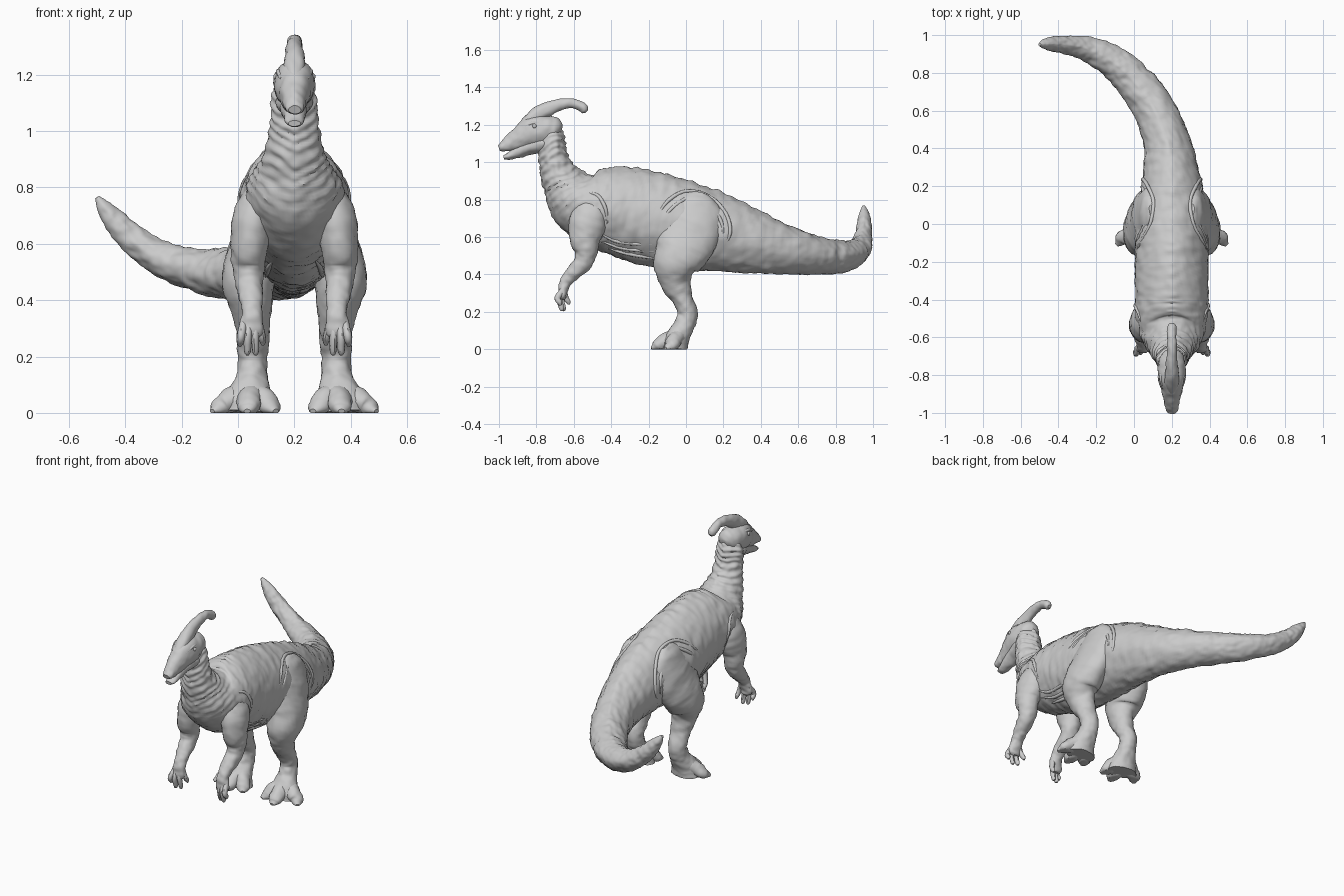
import bpy, math
from mathutils import Vector, noise
from mathutils.bvhtree import BVHTree

CX = 0.2          # the animal's mid-plane
UP, FWD, SIDE = Vector((0, 0, 1)), Vector((0, 1, 0)), Vector((1, 0, 0))


def spline(st, k):
    """Catmull-Rom through stations of (x offset, y, z, half width, half height)."""
    out = []
    for i in range(len(st) - 1):
        a, b, c, d = (st[max(i - 1, 0)], st[i], st[i + 1], st[min(i + 2, len(st) - 1)])
        for j in range(k):
            t = j / k
            out.append([0.5 * (2 * q + (r - p) * t + (2 * p - 5 * q + 4 * r - s) * t * t
                               + (3 * q - p - 3 * r + s) * t ** 3)
                        for p, q, r, s in zip(a, b, c, d)])
    out.append(list(st[-1]))
    return out


def hide(p):
    """Fine leathery roughness."""
    return 0.005 * noise.noise(p * 14) + 0.005 * noise.noise(p * 36)


def body_hide(p):
    """Ringed neck and vertically creased flanks and tail."""
    d = hide(p)
    x = abs(p.x - CX)
    if p.y < -0.45 and p.z > 0.62:
        fade = max(0, min(1, (p.z - 0.62) * 6, (-0.45 - p.y) * 8))
        d += 0.003 * fade * math.sin(140 * (p.z - 0.45 * p.y - 0.35 * x) + 6 * noise.noise(p * 9))
    d += 0.004 * noise.noise(Vector((p.x * 7, p.y * 30, p.z * 6)))
    return d


def loft(name, st, ref=UP, sides=24, k=6, skin=hide, ridge=0.0, keel=0.0, mirror=False):
    """Sweep an oval along the stations; keel narrows the oval above and below."""
    rings = spline(st, k)
    pts = [Vector(r[:3]) for r in rings]
    verts, n = [], len(rings)
    for i, r in enumerate(rings):
        t = (pts[min(i + 1, n - 1)] - pts[max(i - 1, 0)]).normalized()
        s = t.cross(ref).normalized()
        u = s.cross(t)
        w, h = max(r[3], 0.002), max(r[4], 0.002)
        for j in range(sides):
            a = 2 * math.pi * j / sides
            o = s * (w * math.cos(a) * (1 - keel * math.sin(a) ** 2)) + u * (h * math.sin(a))
            p = pts[i] + o + Vector((CX, 0, 0))
            amt = skin(p) * min(1, w / 0.04) if skin else 0
            crown = max(0, 1 - abs(a - math.pi / 2) / 0.24) * min(1, w / 0.15)
            amt += ridge * crown * (0.6 + 0.4 * math.sin(i * 1.3))
            p += o.normalized() * amt
            p.z = max(p.z, 0)
            verts.append(p)
    faces = [(i * sides + j, i * sides + (j + 1) % sides,
              (i + 1) * sides + (j + 1) % sides, (i + 1) * sides + j)
             for i in range(n - 1) for j in range(sides)]
    faces += [tuple(reversed(range(sides))), tuple(range((n - 1) * sides, n * sides))]
    for sgn in ((1, -1) if mirror else (1,)):
        vs = [(CX + sgn * (v.x - CX), v.y, v.z) for v in verts]
        me = bpy.data.meshes.new(name)
        me.from_pydata(vs, [], faces if sgn > 0 else [f[::-1] for f in faces])
        label = name if not mirror else ("left_" if sgn > 0 else "right_") + name
        finish(bpy.data.objects.new(label, me))
    return verts, faces


def finish(ob):
    """Link, face normals outwards, shade smooth."""
    bpy.context.collection.objects.link(ob)
    bpy.ops.object.select_all(action='DESELECT')
    bpy.context.view_layer.objects.active = ob
    ob.select_set(True)
    bpy.ops.object.mode_set(mode='EDIT')
    bpy.ops.mesh.select_all(action='SELECT')
    bpy.ops.mesh.normals_make_consistent(inside=False)
    bpy.ops.object.mode_set(mode='OBJECT')
    bpy.ops.object.shade_smooth_by_angle(angle=math.radians(40))


# Tail, trunk and neck in one sweep from tail tip to nape
trunk = loft("body", [
    (-.70, .95, .765, .008, .008), (-.665, .952, .715, .03, .03), (-.58, .95, .62, .05, .052),
    (-.46, .93, .54, .063, .062), (-.32, .865, .50, .085, .08), (-.20, .755, .495, .1, .095),
    (-.09, .60, .517, .113, .118), (-.02, .40, .56, .128, .158), (0, .2, .615, .16, .202),
    (0, 0, .66, .188, .235), (0, -.18, .695, .195, .25), (0, -.35, .735, .193, .238),
    (0, -.48, .76, .19, .215), (0, -.585, .805, .165, .17), (0, -.655, .89, .118, .116),
    (0, -.695, .97, .094, .088), (0, -.715, 1.05, .084, .075), (0, -.72, 1.13, .075, .068),
    (0, -.73, 1.20, .045, .04)],
    sides=64, k=14, skin=body_hide, ridge=.008, keel=.13)

# Head
loft("skull", [
    (0, -.665, 1.17, .02, .02), (0, -.69, 1.175, .055, .06), (0, -.75, 1.172, .073, .078),
    (0, -.82, 1.158, .072, .088), (0, -.88, 1.13, .056, .07), (0, -.94, 1.103, .04, .047),
    (0, -.98, 1.083, .034, .028), (0, -1.0, 1.075, .022, .016)], sides=28)
loft("lower_jaw", [
    (0, -.72, 1.10, .04, .03), (0, -.77, 1.1, .064, .045), (0, -.85, 1.078, .05, .042),
    (0, -.905, 1.053, .037, .031), (0, -.95, 1.032, .032, .019), (0, -.975, 1.026, .022, .011)])
loft("crest", [
    (0, -.91, 1.155, .02, .02), (0, -.84, 1.222, .036, .035), (0, -.76, 1.275, .033, .042),
    (0, -.68, 1.307, .027, .032), (0, -.61, 1.315, .024, .025), (0, -.56, 1.297, .024, .025),
    (0, -.54, 1.281, .021, .022), (0, -.53, 1.272, .01, .01)])
loft("brow", [(.046, -.87, 1.185, .006, .006), (.054, -.82, 1.21, .011, .009),
              (.052, -.75, 1.212, .006, .006)], sides=12, mirror=True)
for s, side in ((1, "left"), (-1, "right")):
    bpy.ops.mesh.primitive_uv_sphere_add(segments=16, ring_count=10, radius=.013,
                                         location=(CX + s * .062, -.81, 1.193))
    bpy.context.object.name = side + "_eye"
    bpy.ops.object.shade_smooth()

# Hind legs
loft("hind_leg", [
    (.09, .07, .83, .03, .05), (.108, .06, .78, .058, .12), (.117, .045, .69, .082, .155),
    (.137, .008, .60, .088, .162), (.155, -.025, .52, .097, .145), (.162, -.06, .44, .092, .115),
    (.15, -.055, .36, .07, .083), (.146, -.02, .27, .06, .056), (.146, .01, .19, .052, .052),
    (.15, -.012, .12, .056, .055), (.158, -.05, .055, .085, .065), (.162, -.06, .0, .095, .065)],
    ref=FWD, sides=32, k=8, mirror=True)
for label, x, y in (("inner_toe", .075, -.13), ("middle_toe", .165, -.17), ("outer_toe", .277, -.095)):
    sx, sy = .153, -.02
    mx, my = (sx + x) / 2, (sy + y) / 2
    loft(label, [(sx, sy, .085, .045, .045), (mx, my, .05, .045, .045),
                 (x - (x - sx) * .15, y + .02, .024, .04, .034),
                 (x, y, .012, .028, .022), (x + (x - sx) * .12, y - .016, .006, .012, .008)],
         sides=16, mirror=True)

# Arms
loft("arm", [
    (.11, -.48, .81, .03, .05), (.127, -.505, .75, .068, .09), (.148, -.525, .67, .075, .1),
    (.158, -.54, .59, .066, .083), (.162, -.533, .52, .057, .06), (.16, -.55, .465, .049, .05),
    (.155, -.60, .41, .043, .04), (.152, -.64, .365, .036, .033), (.152, -.655, .32, .042, .026),
    (.152, -.66, .28, .038, .02), (.152, -.66, .265, .02, .012)],
    ref=FWD, sides=24, k=8, mirror=True)
for i, (dx, y, z) in enumerate(((-.036, -.63, .24), (-.013, -.655, .205),
                                (.013, -.665, .205), (.037, -.675, .235))):
    loft("finger_%d" % (i + 1), [
        (.152 + dx * .7, -.652, .325, .014, .016), (.152 + dx, y - .012, .275, .014, .016),
        (.152 + dx * 1.1, y, z + .015, .012, .014), (.152 + dx * 1.1, y + .004, z, .005, .006)],
        ref=FWD, sides=10, k=4, mirror=True)

# Skin folds laid on the flank around thigh, belly and shoulder
tree = BVHTree.FromPolygons(trunk[0], trunk[1])
folds = {
    "thigh_fold_outer": [(-.16, .70), (-.1, .79), (.0, .845), (.12, .82), (.21, .73), (.235, .62), (.18, .52)],
    "thigh_fold_inner": [(-.15, .65), (-.08, .75), (.02, .81), (.11, .785), (.185, .69), (.2, .6)],
    "belly_fold_upper": [(-.46, .62), (-.38, .58), (-.28, .565), (-.16, .56)],
    "belly_fold_middle": [(-.46, .58), (-.36, .545), (-.26, .53), (-.14, .52)],
    "belly_fold_lower": [(-.42, .54), (-.33, .515), (-.22, .495), (-.1, .48)],
    "shoulder_fold": [(-.53, .84), (-.47, .82), (-.43, .75), (-.42, .66)],
}
for label, path in folds.items():
    st = []
    for i, (y, z) in enumerate(path):
        hit = tree.ray_cast(Vector((1.5, y, z)), -SIDE)[0]
        if hit:
            r = .003 if i in (0, len(path) - 1) else .01
            st.append((hit.x - CX - .003, y, z, r, r))
    if len(st) > 2:
        loft(label, st, ref=SIDE, sides=10, skin=None, mirror=True)
